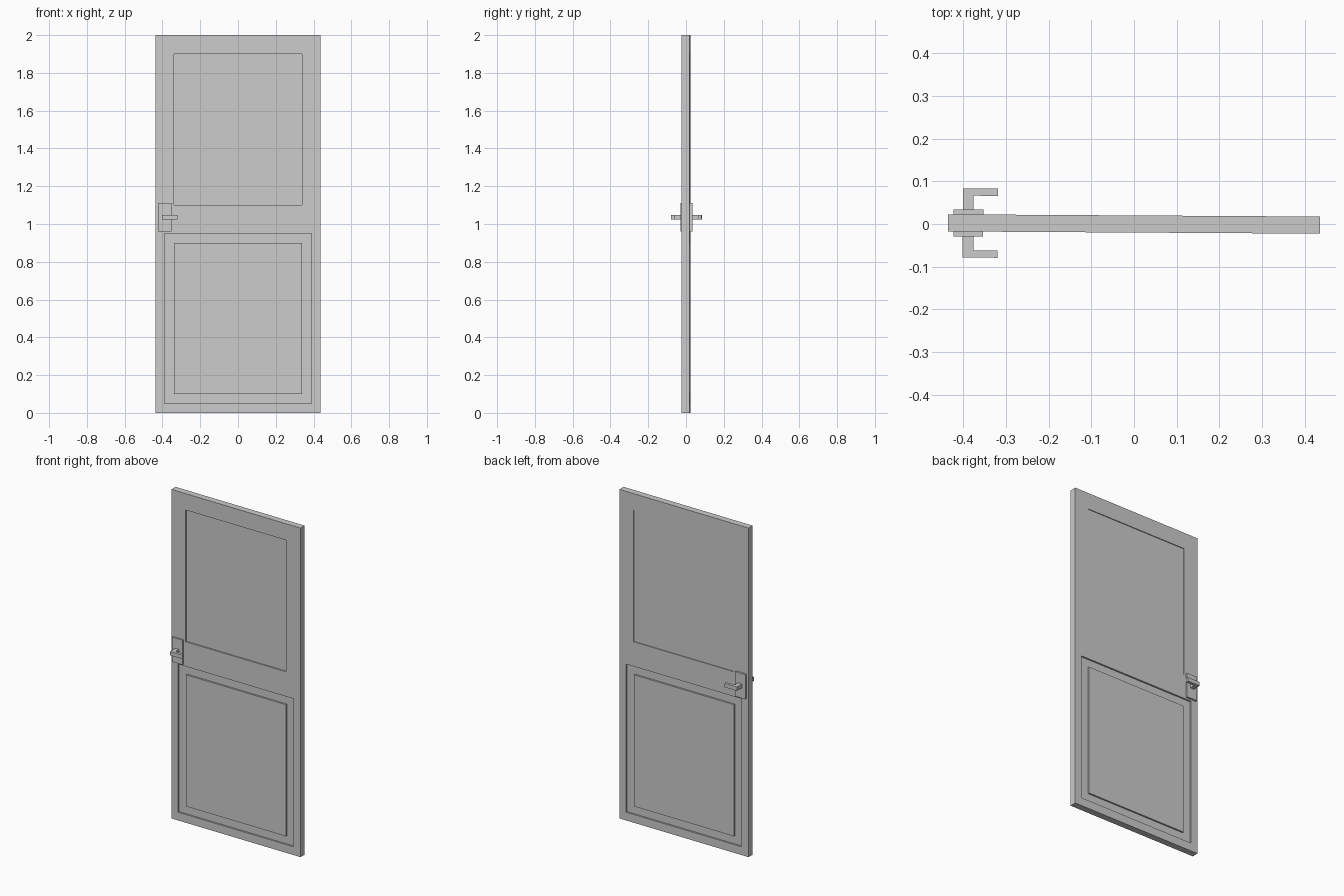
import bpy, bmesh
from mathutils import Vector

if "Cube" in bpy.data.objects:
    bpy.data.objects.remove(bpy.data.objects["Cube"])

TURN = -0.006  # the leaf stands very slightly turned about z


def finish(name, bm):
    bmesh.ops.recalc_face_normals(bm, faces=bm.faces)
    mesh = bpy.data.meshes.new(name)
    bm.to_mesh(mesh)
    bm.free()
    obj = bpy.data.objects.new(name, mesh)
    obj.rotation_euler.z = TURN
    bpy.context.collection.objects.link(obj)
    return obj


def box(name, x0, x1, y0, y1, z0, z1):
    bm = bmesh.new()
    bmesh.ops.create_cube(bm, size=1)
    for v in bm.verts:
        v.co = Vector(((x0 + x1) / 2 + v.co.x * (x1 - x0),
                       (y0 + y1) / 2 + v.co.y * (y1 - y0),
                       (z0 + z1) / 2 + v.co.z * (z1 - z0)))
    return finish(name, bm)


def cut(target, cutter):
    mod = target.modifiers.new("recess", 'BOOLEAN')
    mod.operation = 'DIFFERENCE'
    mod.solver = 'EXACT'
    mod.object = cutter
    bpy.context.view_layer.objects.active = target
    bpy.ops.object.modifier_apply(modifier=mod.name)
    bpy.data.objects.remove(cutter)


# Door leaf
T = 0.02
leaf = box("door_leaf", -0.436, 0.436, -T, T, 0, 2)

for side, label, upper_depth in ((-1, "front", 0.008), (1, "back", 0.005)):
    # Sunken upper panel and sunken border of the lower panel
    for half, z0, z1, depth in ((0.34, 1.10, 1.90, upper_depth),
                                (0.39, 0.05, 0.95, 0.01)):
        y = sorted((side * (T - depth), side * (T + 0.05)))
        cut(leaf, box("recess_cutter", -half, half, *y, z0, z1))

    # Raised field inside the lower recess
    y = sorted((side * 0.009, side * T))
    box(label + "_lower_panel", -0.338, 0.338, *y, 0.10, 0.90)

    # Handle backplate
    y = sorted((side * T, side * 0.0315))
    box(label + "_handle_plate", -0.423, -0.353, *y, 0.96, 1.11)

    # Lever handle, an L-shaped profile extruded upwards
    bm = bmesh.new()
    profile = [(-0.401, 0.03), (-0.376, 0.03), (-0.376, 0.064),
               (-0.319, 0.064), (-0.319, 0.081), (-0.401, 0.081)]
    face = bm.faces.new([bm.verts.new((x, side * y, 1.024)) for x, y in profile])
    ext = bmesh.ops.extrude_face_region(bm, geom=[face])
    verts = [g for g in ext["geom"] if isinstance(g, bmesh.types.BMVert)]
    bmesh.ops.translate(bm, verts=verts, vec=(0, 0, 0.024))
    finish(label + "_lever_handle", bm)
